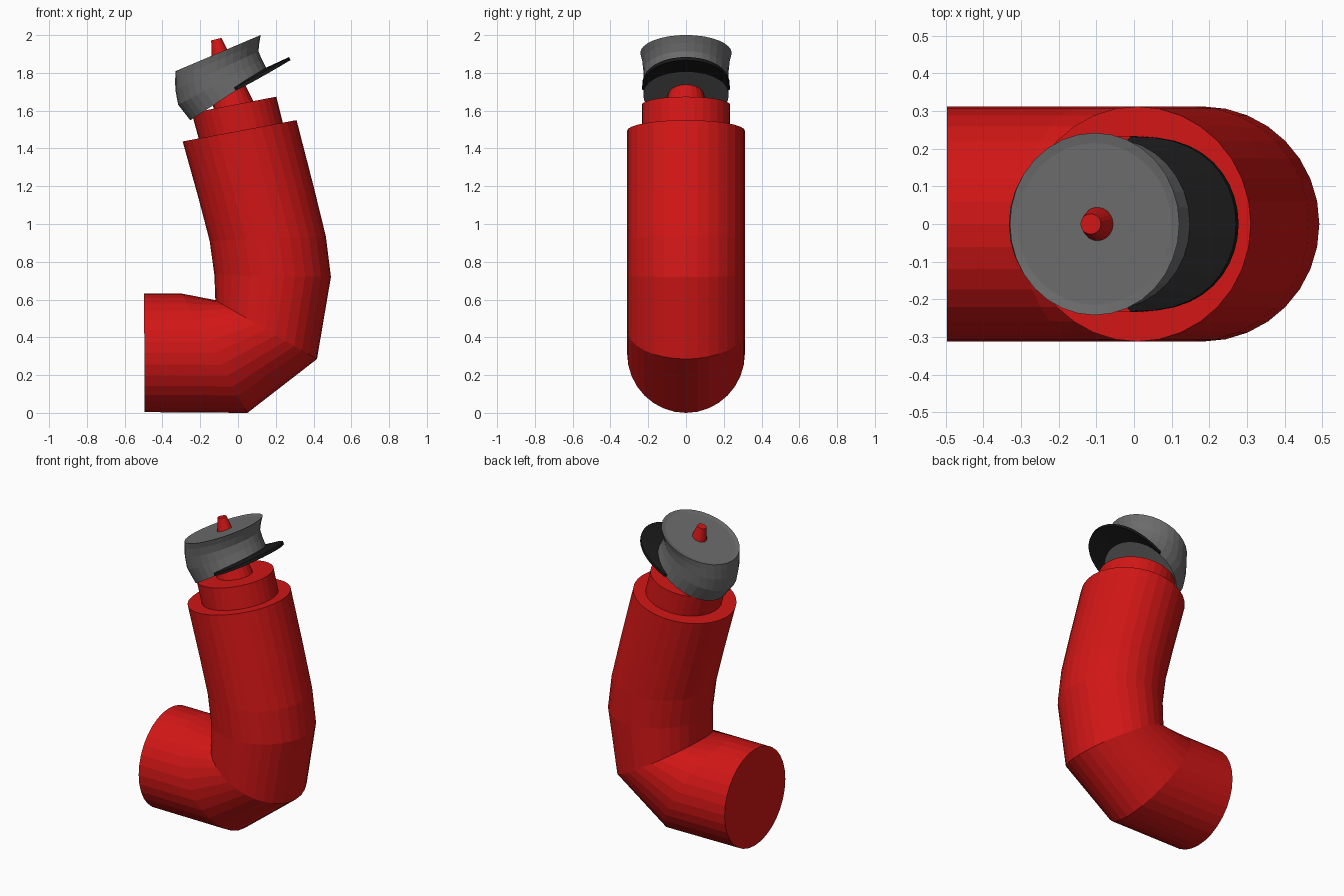
import bpy, bmesh
from math import sin, cos, pi

if "Cube" in bpy.data.objects:
    bpy.data.objects.remove(bpy.data.objects["Cube"])


def material(name, rgb):
    m = bpy.data.materials.new(name)
    m.diffuse_color = (*rgb, 1)
    m.use_nodes = True
    m.node_tree.nodes["Principled BSDF"].inputs["Base Color"].default_value = m.diffuse_color
    return m


RED = material("red", (0.64, 0.008, 0.008))
GREY = material("grey", (0.15, 0.15, 0.15))
BLACK = material("black", (0.01, 0.01, 0.01))


def finish(name, bm, mat):
    bmesh.ops.recalc_face_normals(bm, faces=bm.faces)
    me = bpy.data.meshes.new(name)
    bm.to_mesh(me)
    bm.free()
    me.materials.append(mat)
    ob = bpy.data.objects.new(name, me)
    bpy.context.collection.objects.link(ob)
    return ob


def loft(name, rings, mat, n=32):
    """Each ring is an ellipse: two end points in the xz plane and a y half-width."""
    bm = bmesh.new()
    loops = []
    for (ax, az), (bx, bz), w in rings:
        loop = []
        for i in range(n):
            c, s = cos(2 * pi * i / n), sin(2 * pi * i / n)
            loop.append(bm.verts.new(((ax + bx) / 2 + c * (bx - ax) / 2, w * s,
                                      (az + bz) / 2 + c * (bz - az) / 2)))
        loops.append(loop)
    for p, q in zip(loops, loops[1:]):
        for i in range(n):
            j = (i + 1) % n
            bm.faces.new((p[i], p[j], q[j], q[i]))
    bm.faces.new(loops[0])
    bm.faces.new(loops[-1])
    return finish(name, bm, mat)


# bent pipe body
R = 0.312
loft("pipe_body", [
    ((-0.497, 0.632), (-0.495, 0.004), R),
    ((-0.3, 0.632), (0.05, 0.0), R),
    ((-0.12, 0.597), (0.418, 0.285), R),
    ((-0.125, 0.73), (0.492, 0.72), R),
    ((-0.15, 0.91), (0.465, 0.935), R),
    ((-0.21, 1.14), (0.4, 1.2), R),
    ((-0.293, 1.437), (0.31, 1.55), R),
], RED)

# neck collar
loft("neck", [((-0.205, 1.44), (0.24, 1.525), 0.234),
              ((-0.245, 1.588), (0.203, 1.674), 0.234)], RED)

# tapered stem that pokes through the cap
loft("stem", [((-0.13, 1.585), (0.091, 1.632), 0.113),
              ((-0.142, 1.972), (-0.088, 1.985), 0.027)], RED, 20)


# tilted cap: local u runs forward, v runs up the cap axis
def tilt(u, v):
    return (-0.105 + 0.92 * u - 0.39 * v, 1.905 + 0.39 * u + 0.92 * v)


cap_rings = [(-0.225, -0.005, 0.22, -0.005, 0.215),
             (-0.244, 0, 0.245, 0, 0.242),
             (-0.262, -0.035, 0.222, -0.035, 0.232),
             (-0.285, -0.09, 0.2, -0.075, 0.226),
             (-0.302, -0.17, 0.2, -0.12, 0.226),
             (-0.275, -0.27, 0.204, -0.185, 0.226)]
loft("cap", [(tilt(a, b), tilt(c, d), w) for a, b, c, d, w in cap_rings], GREY)

# crescent brim, drooping slightly to the sides
bm = bmesh.new()
N = 20
rows = []
for i in range(N + 1):
    t = -pi / 2 + pi * i / N
    c, s = cos(t), sin(t)
    row = []
    for u, w, v in ((0.19 * c, 0.215, -0.21 + 0.03 * c),
                    (0.02 + 0.318 * max(c, 0) ** 0.8, 0.232, -0.21 + 0.035 * c)):
        for h in (0.009, -0.009):
            x, z = tilt(u, v + h)
            row.append(bm.verts.new((x, w * s, z)))
    rows.append(row)
for p, q in zip(rows, rows[1:]):
    for a, b in ((0, 2), (2, 3), (3, 1), (1, 0)):
        bm.faces.new((p[a], p[b], q[b], q[a]))
for r in (rows[0], rows[-1]):
    bm.faces.new((r[0], r[2], r[3], r[1]))
finish("brim", bm, BLACK)
